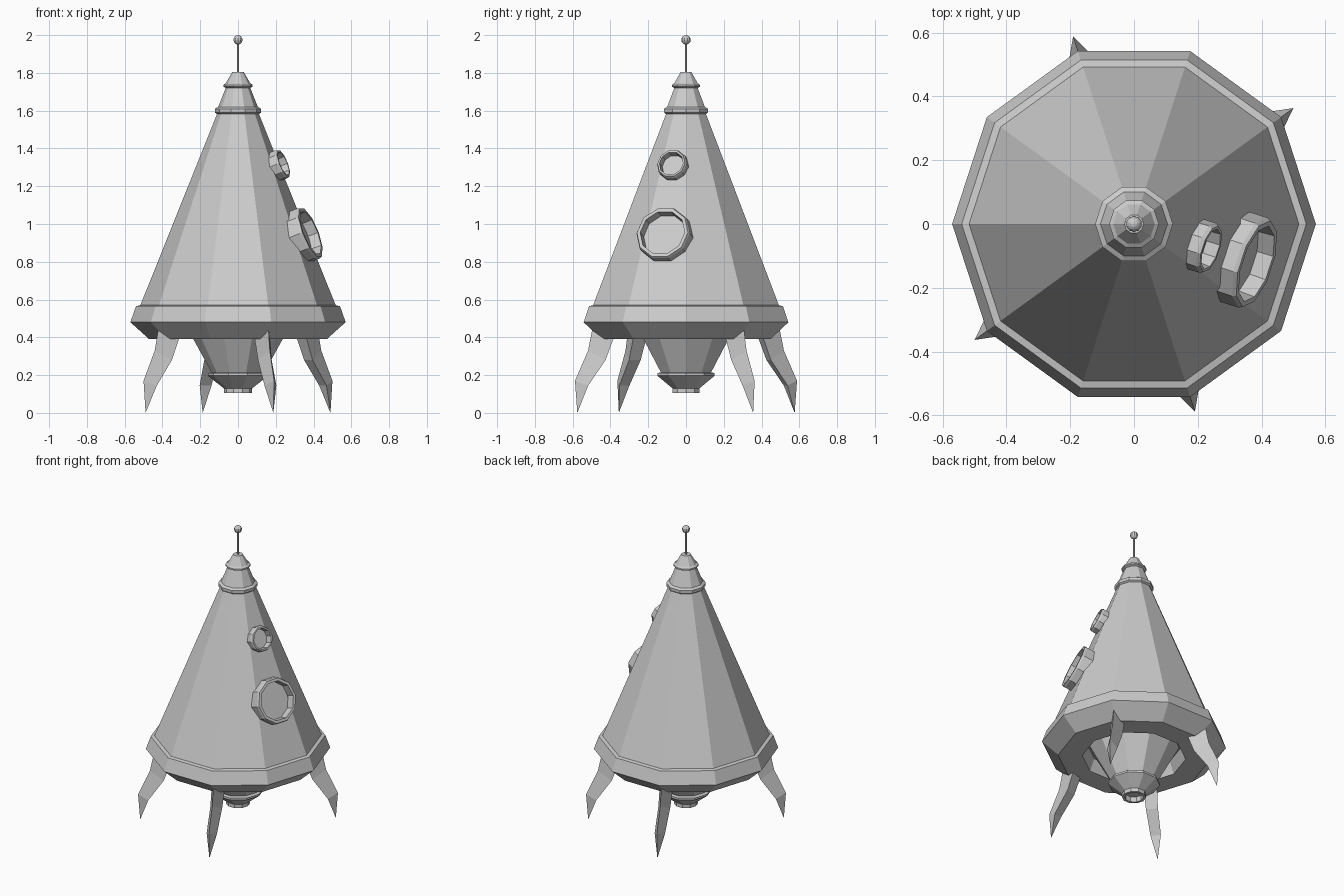
import bpy, bmesh
from math import sin, cos, pi, radians, atan2
from mathutils import Vector, Matrix

if "Cube" in bpy.data.objects:
    bpy.data.objects.remove(bpy.data.objects["Cube"])


def make_object(name, bm, matrix=None):
    bmesh.ops.remove_doubles(bm, verts=bm.verts, dist=1e-5)
    bmesh.ops.recalc_face_normals(bm, faces=bm.faces)
    mesh = bpy.data.meshes.new(name)
    bm.to_mesh(mesh)
    bm.free()
    ob = bpy.data.objects.new(name, mesh)
    bpy.context.collection.objects.link(ob)
    if matrix:
        ob.matrix_world = matrix
    return ob


def lathe(name, profile, sides=10, closed=False, matrix=None):
    """Spin (radius, height) points around z; radius 0 makes a pole."""
    bm = bmesh.new()
    rings = [[bm.verts.new((r * cos(2 * pi * i / sides), r * sin(2 * pi * i / sides), z))
              for i in range(sides)] for r, z in profile]
    pairs = list(zip(rings, rings[1:]))
    if closed:
        pairs.append((rings[-1], rings[0]))
    for a, b in pairs:
        for i in range(sides):
            j = (i + 1) % sides
            bm.faces.new((a[i], a[j], b[j], b[i]))
    if not closed:
        for ring, point in ((rings[0], profile[0]), (rings[-1], profile[-1])):
            if point[0] > 0:
                bm.faces.new(ring)
    return make_object(name, bm, matrix)


# Ten-sided hull with flared skirt and recessed underside
lathe("hull", [(0.29, 0.47), (0.32, 0.39), (0.47, 0.39), (0.57, 0.48), (0.54, 0.565),
               (0.517, 0.57), (0.108, 1.59)])

# Stepped nose
lathe("nose_cap", [(0.108, 1.58), (0.122, 1.59), (0.122, 1.61), (0.105, 1.62),
                   (0.065, 1.72), (0.078, 1.727), (0.078, 1.737), (0.065, 1.745),
                   (0.03, 1.805)])

# Antenna and its ball
lathe("antenna_rod", [(0.006, 1.79), (0.006, 1.96)], sides=8)
bm = bmesh.new()
bmesh.ops.create_uvsphere(bm, u_segments=10, v_segments=8, radius=0.025,
                          matrix=Matrix.Translation((0, 0, 1.975)))
make_object("antenna_ball", bm)

# Engine nozzle with a hollow outlet
lathe("nozzle", [(0.28, 0.47), (0.14, 0.215), (0.16, 0.21), (0.16, 0.197), (0.075, 0.13),
                 (0.075, 0.105), (0.058, 0.105), (0.058, 0.14)])

# Porthole rings on the sloping panel at -18 degrees
slope = atan2(0.409 * cos(pi / 10), 1.02)
panel = radians(-18)
for name, z, radius, inner, depth in (("large_porthole", 0.935, 0.148, 0.124, 0.055),
                                      ("small_porthole", 1.305, 0.082, 0.066, 0.045)):
    dist = (0.517 - 0.409 * (z - 0.57) / 1.02) * cos(pi / 10)
    normal = Vector((cos(slope) * cos(panel), cos(slope) * sin(panel), sin(slope)))
    place = (Matrix.Translation((dist * cos(panel), dist * sin(panel), z))
             @ normal.to_track_quat('Z', 'Y').to_matrix().to_4x4())
    lathe(name, [(radius, -0.02), (radius, depth - 0.012), (radius - 0.006, depth),
                 (inner, depth), (inner - 0.004, -0.02)], closed=True, matrix=place)

# Four bent legs, triangular in section with the ridge outward
sections = [((0.52, 0.45), (0.40, 0.44), 0.045),
            ((0.545, 0.33), (0.46, 0.28), 0.038),
            ((0.618, 0.17), (0.555, 0.145), 0.033)]
for name, angle in (("back_right_leg", 36), ("back_left_leg", 108),
                    ("front_left_leg", 216), ("front_right_leg", 288)):
    bm = bmesh.new()
    rings = [[bm.verts.new((o[0], 0, o[1])), bm.verts.new((n[0], w, n[1])),
              bm.verts.new((n[0], -w, n[1]))] for o, n, w in sections]
    tip = bm.verts.new((0.605, 0, 0))
    bm.faces.new(rings[0])
    for i in range(3):
        j = (i + 1) % 3
        for a, b in zip(rings, rings[1:]):
            bm.faces.new((a[i], a[j], b[j], b[i]))
        bm.faces.new((rings[-1][i], rings[-1][j], tip))
    make_object(name, bm, Matrix.Rotation(radians(angle), 4, 'Z'))
